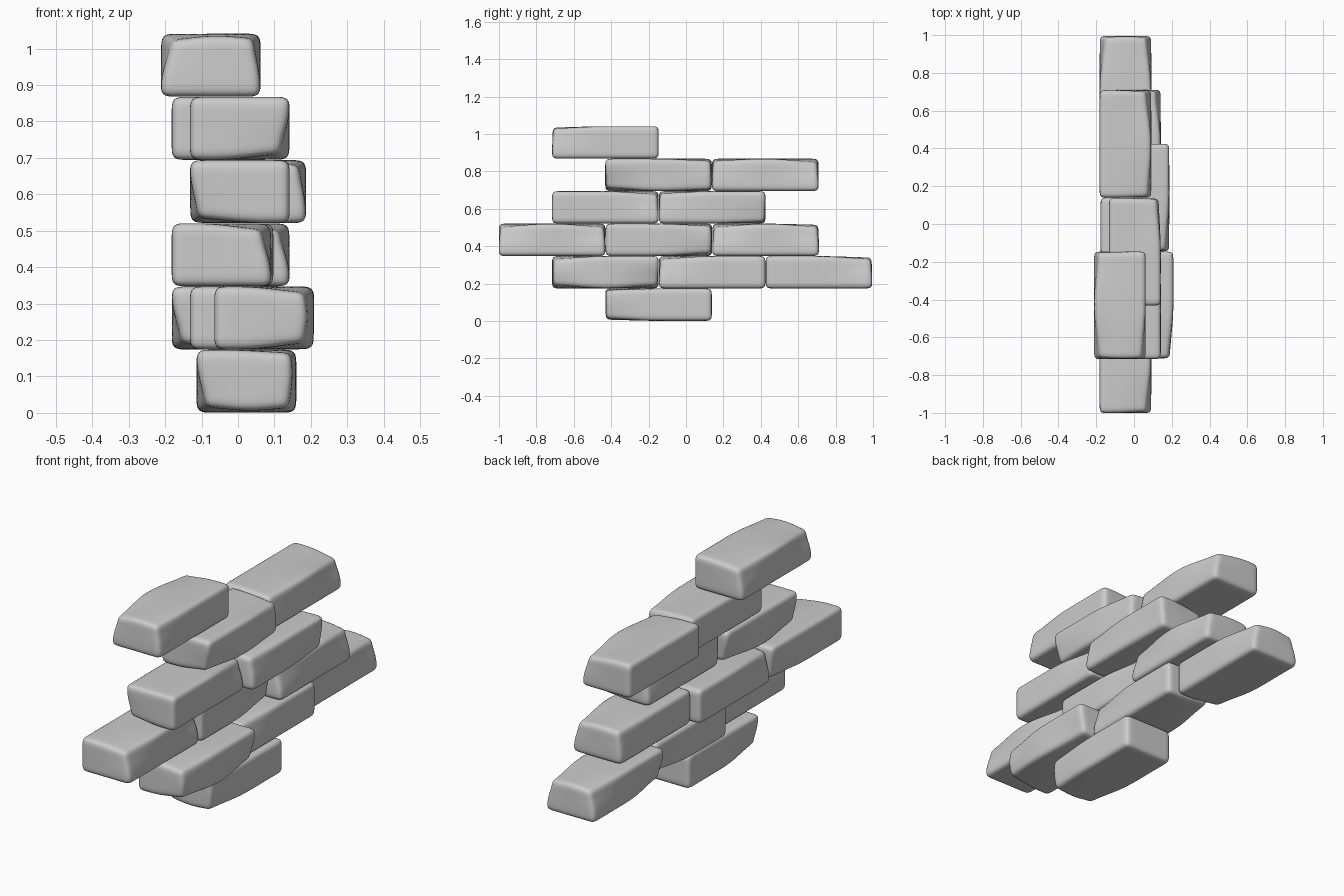
import bpy, bmesh, random
from mathutils import Vector

if "Cube" in bpy.data.objects:
    bpy.data.objects.remove(bpy.data.objects["Cube"])

L, W, H = 0.570, 0.274, 0.173      # brick length (y), width (x), height (z)
PITCH, STEP = 0.1735, 0.571        # course height and brick spacing
EDGE = 0.042                       # softness of the brick edges
random.seed(4)


def axis(half, inner):
    """Loop positions along one axis, tight near both ends for soft edges."""
    return [-half, EDGE - half] + inner + [half - EDGE, half]


def worn_corners():
    """Three or fewer random corners, each with its own depth of wear."""
    corners = [(sx, sy, sz) for sx in (-1, 1) for sy in (-1, 1) for sz in (-1, 1)]
    worn = [(1, random.choice((-1, 1)), 1)] + random.sample(corners, 2)
    return [(Vector(c), random.uniform(0.012, 0.03)) for c in sorted(set(worn))]


def brick(name, x, y, course):
    loops = (axis(W / 2, [-0.04, 0.04]),
             axis(L / 2, [-0.17, -0.08, 0, 0.08, 0.17]),
             axis(H / 2, [0]))
    half = Vector((W, L, H)) / 2

    # box with extra loops
    bm = bmesh.new()
    bmesh.ops.create_cube(bm, size=1)
    bmesh.ops.scale(bm, vec=(W, L, H), verts=bm.verts)
    for a in range(3):
        normal = Vector([float(b == a) for b in range(3)])
        for t in loops[a][1:-1]:
            geom = bm.verts[:] + bm.edges[:] + bm.faces[:]
            bmesh.ops.bisect_plane(bm, geom=geom, plane_co=normal * t, plane_no=normal)

    # worn corners pulled inwards with a smooth falloff
    worn, reach = worn_corners(), (0.18, 0.27, 0.14)
    for v in bm.verts:
        move = Vector()
        for s, depth in worn:
            w = depth
            for a in range(3):
                t = max(0, 1 - abs(v.co[a] - s[a] * half[a]) / reach[a])
                w *= t * t * (3 - 2 * t)
            move -= Vector((s.x, s.y * 0.3, s.z * 0.6)) * w
        v.co += move

    me = bpy.data.meshes.new(name)
    bm.to_mesh(me)
    bm.free()
    me.shade_smooth()
    ob = bpy.data.objects.new(name, me)
    bpy.context.collection.objects.link(ob)
    ob.location = (x, y, 0.087 + course * PITCH)
    sub = ob.modifiers.new("soften", 'SUBSURF')
    sub.levels = sub.render_levels = 2


# each course: y centre of the front brick, then x centres from front to back
COURSES = [
    (-0.147, [0.023]),
    (-0.431, [0.072, 0.005, -0.045]),
    (-0.716, [-0.045, -0.040, 0.005]),
    (-0.431, [0.005, 0.050]),
    (-0.147, [0.005, -0.045]),
    (-0.431, [-0.075]),
]

for course, (y0, centres) in enumerate(COURSES):
    for i, x in enumerate(centres):
        brick(f"brick_course_{course + 1}_{i + 1}", x, y0 + i * STEP, course)
